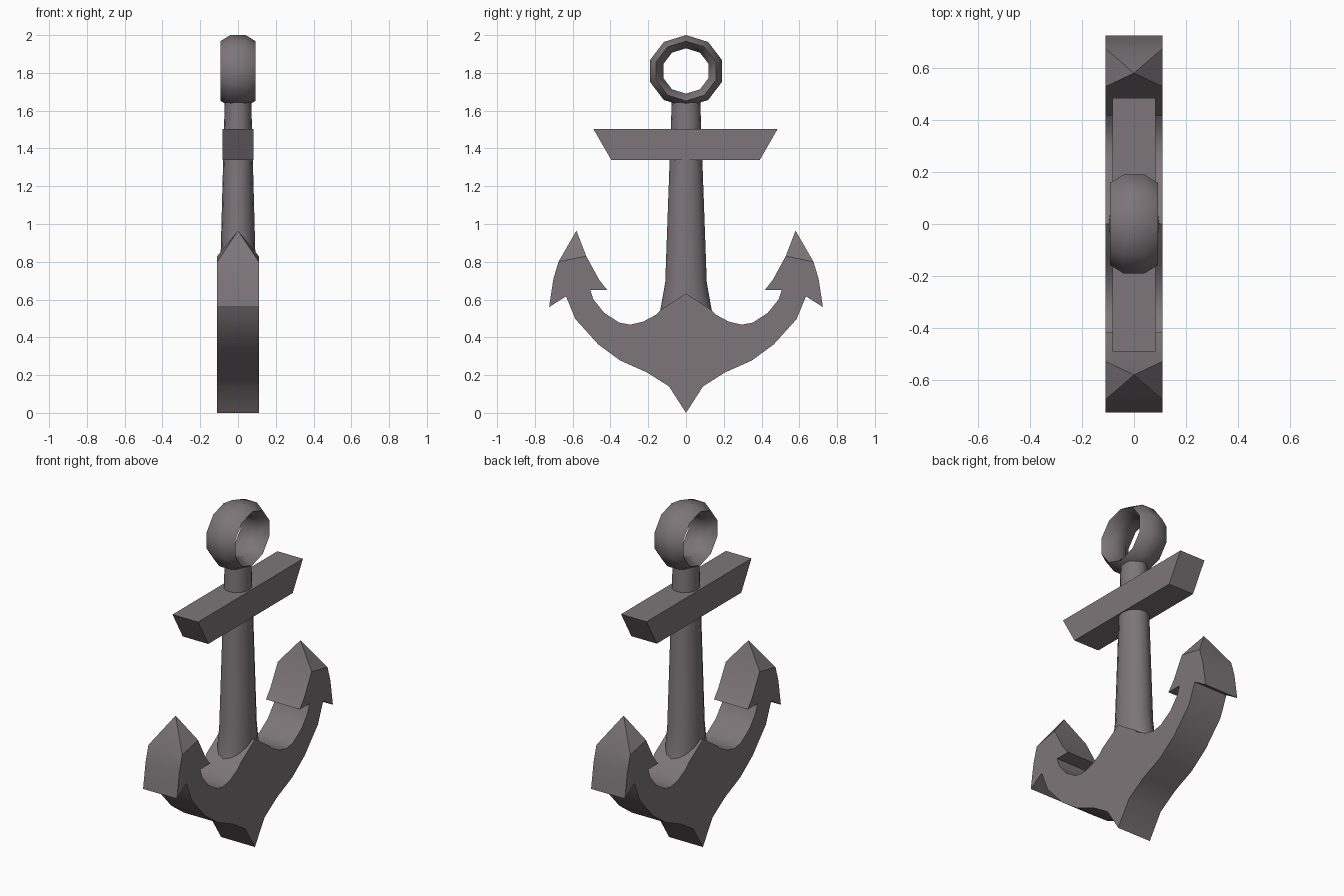
import bpy, bmesh
from math import sin, cos, pi, radians

if "Cube" in bpy.data.objects:
    bpy.data.objects.remove(bpy.data.objects["Cube"])

# Dark iron
iron = bpy.data.materials.new("dark_iron")
iron.diffuse_color = (.205, .18, .19, 1)
iron.use_nodes = True
iron.node_tree.nodes["Principled BSDF"].inputs["Base Color"].default_value = iron.diffuse_color


def finish(bm, name, smooth=None):
    bmesh.ops.recalc_face_normals(bm, faces=bm.faces)
    me = bpy.data.meshes.new(name)
    bm.to_mesh(me)
    bm.free()
    me.materials.append(iron)
    ob = bpy.data.objects.new(name, me)
    bpy.context.collection.objects.link(ob)
    if smooth:
        bpy.ops.object.select_all(action='DESELECT')
        ob.select_set(True)
        bpy.context.view_layer.objects.active = ob
        bpy.ops.object.shade_smooth_by_angle(angle=radians(smooth))
    return ob


def bridge(bm, a, b):
    n = len(a)
    return [bm.faces.new((a[i], a[(i + 1) % n], b[(i + 1) % n], b[i])) for i in range(n)]


def extrude_profile(bm, pts, half):
    # closed y/z profile given thickness along x; returns the side faces in order
    left, right = ([bm.verts.new((x, y, z)) for y, z in pts] for x in (-half, half))
    bm.faces.new(left)
    bm.faces.new(right)
    return bridge(bm, left, right)


# Arms and pointed flukes: half outline from crown top to crown tip, mirrored
half = [(0, .633), (.132, .546), (.158, .52), (.227, .483), (.295, .467), (.354, .478),
        (.433, .53), (.49, .6), (.507, .65), (.417, .65), (.46, .705), (.528, .83),
        (.675, .80), (.702, .71), (.725, .56), (.635, .617), (.586, .497),
        (.464, .362), (.348, .277), (.206, .214), (.09, .14), (0, 0)]
outline = half + [(-y, z) for y, z in half[-2:0:-1]]
bm = bmesh.new()
sides = extrude_profile(bm, outline, .11)
for face, y in ((sides[11], .58), (sides[len(outline) - 12], -.58)):
    apex = bmesh.ops.poke(bm, faces=[face])['verts'][0]
    apex.co = (0, y, .965)
finish(bm, "arms", 30)

# Crossbar with slanted ends
bm = bmesh.new()
extrude_profile(bm, [(-.49, 1.503), (.485, 1.503), (.39, 1.338), (-.395, 1.338)], .083)
finish(bm, "crossbar")

# Tapered shank flaring into the arms
bm = bmesh.new()
rings = [[bm.verts.new((rx * cos(i * pi / 8), ry * sin(i * pi / 8), z)) for i in range(16)]
         for z, rx, ry in ((.45, .105, .16), (.55, .1, .135), (.69, .096, .11), (1.66, .07, .075))]
for a, b in zip(rings, rings[1:]):
    bridge(bm, a, b)
bm.faces.new(rings[0])
bm.faces.new(rings[-1])
finish(bm, "shank", 35)

# Ten-sided ring with a six-sided section, wider along x
section = [(.04, .19), (.093, .158), (.04, .12), (-.04, .12), (-.093, .158), (-.04, .19)]
bm = bmesh.new()
loops = [[bm.verts.new((x, 1.05 * r * sin(k * pi / 5), 1.81 + r * cos(k * pi / 5))) for x, r in section]
         for k in range(10)]
for k in range(10):
    bridge(bm, loops[k], loops[(k + 1) % 10])
finish(bm, "ring", 40)
